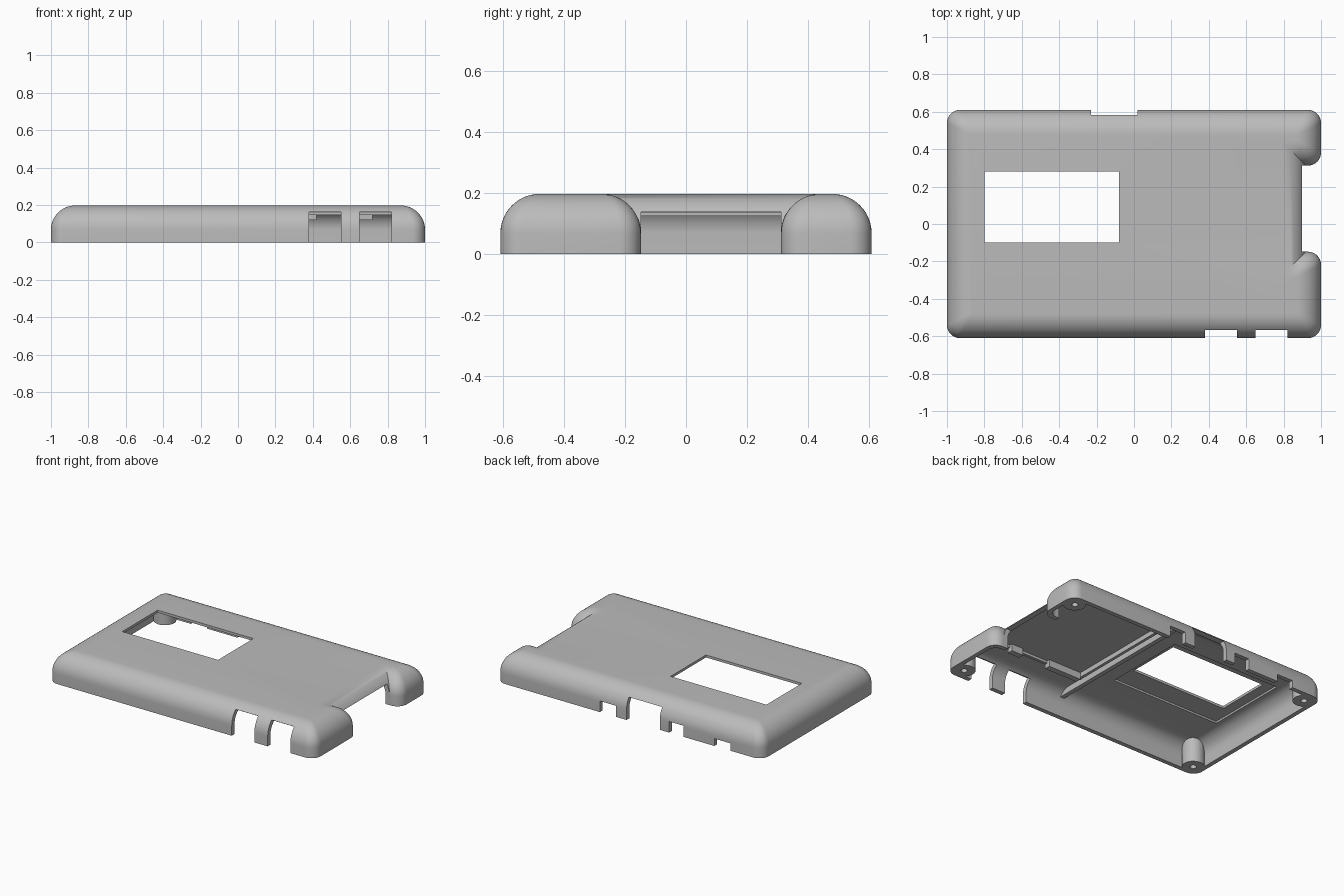
import bpy, bmesh, math
from math import cos, sin, pi
from mathutils import Matrix

if "Cube" in bpy.data.objects:
    bpy.data.objects.remove(bpy.data.objects["Cube"])

grey = bpy.data.materials.new("mid grey plastic")
grey.use_nodes = True
colour = (0.5, 0.5, 0.5, 1)
grey.diffuse_color = colour
grey.node_tree.nodes["Principled BSDF"].inputs["Base Color"].default_value = colour

HALF_X, HALF_Y = 1.0, 0.61
NOTCH_X, NOTCH_Y0, NOTCH_Y1 = 0.92, -0.148, 0.312
ROUND, SHOULDER, WALL = 0.13, 0.067, 0.03


def finish(name, bm):
    bmesh.ops.recalc_face_normals(bm, faces=bm.faces)
    mesh = bpy.data.meshes.new(name)
    bm.to_mesh(mesh)
    bm.free()
    ob = bpy.data.objects.new(name, mesh)
    bpy.context.collection.objects.link(ob)
    return ob


def box(x0, x1, y0, y1, z0, z1):
    bm = bmesh.new()
    place = Matrix.Translation(((x0 + x1) / 2, (y0 + y1) / 2, (z0 + z1) / 2))
    size = Matrix.Diagonal((x1 - x0, y1 - y0, z1 - z0, 1))
    bmesh.ops.create_cube(bm, size=1, matrix=place @ size)
    return finish("cutter_box", bm)


def cylinder(x, y, radius, z0, z1):
    bm = bmesh.new()
    bmesh.ops.create_cone(bm, cap_ends=True, segments=32, radius1=radius, radius2=radius,
                          depth=z1 - z0, matrix=Matrix.Translation((x, y, (z0 + z1) / 2)))
    return finish("cutter_cylinder", bm)


def subtract(target, cutter):
    mod = target.modifiers.new("cut", "BOOLEAN")
    mod.operation, mod.solver, mod.object = "DIFFERENCE", "EXACT", cutter
    bpy.context.view_layer.update()
    graph = bpy.context.evaluated_depsgraph_get()
    mesh = bpy.data.meshes.new_from_object(target.evaluated_get(graph))
    target.modifiers.clear()
    target.data = mesh
    bpy.data.objects.remove(cutter)


def outline(d):
    """Plan outline with the side notch, moved inward by d."""
    r = max(0.07 * (1 - d / 0.14), 0.004)
    x, y, n = HALF_X - d, HALF_Y - d, NOTCH_X - d
    low, high = NOTCH_Y0 - d, NOTCH_Y1 + d
    # each corner: position, start angle, rounded or sharp
    corners = [(-x, -y, pi, 1), (x, -y, -pi / 2, 1), (x, low, 0, 1), (n, low, 0, 0),
               (n, high, 0, 0), (x, high, -pi / 2, 1), (x, y, 0, 1), (-x, y, pi / 2, 1)]
    points = []
    for cx, cy, start, rounded in corners:
        if not rounded:
            points.append((cx, cy))
            continue
        mid = start + pi / 4
        ox = cx - math.copysign(r, cos(mid))
        oy = cy - math.copysign(r, sin(mid))
        for i in range(9):
            a = start + i * pi / 16
            points.append((ox + r * cos(a), oy + r * sin(a)))
    return points


def domed_solid(name, inset, bottom):
    """Stack of outlines that curves in to a flat top."""
    r = ROUND - inset
    levels = [(inset, bottom)]
    for i in range(13):
        a = i * pi / 24
        levels.append((inset + r * (1 - cos(a)), SHOULDER + r * sin(a)))
    bm = bmesh.new()
    rings = [[bm.verts.new((x, y, z)) for x, y in outline(d)] for d, z in levels]
    for lower, upper in zip(rings, rings[1:]):
        for i in range(len(lower)):
            j = (i + 1) % len(lower)
            bm.faces.new((lower[i], lower[j], upper[j], upper[i]))
    bm.faces.new(rings[0][::-1])
    bm.faces.new(rings[-1])
    return finish(name, bm)


shell = domed_solid("case_shell", 0, 0)
cavity = domed_solid("cavity", WALL, -0.05)

# Screw bosses and ribs are left standing inside the cavity
bosses = [(sx * 0.92, sy * 0.53) for sx in (-1, 1) for sy in (-1, 1)]
for x, y in bosses:
    subtract(cavity, cylinder(x, y, 0.07, -0.2, 0.3))
ribs = [(0.09, 0.12, -0.7, 0.7, 0.125),      # full cross rib
        (0.15, 0.17, -0.34, 0.43, 0.135),    # board frame, end
        (0.16, 0.86, -0.35, -0.33, 0.15),    # board frame, side
        (0.17, 0.42, -0.35, -0.31, 0.12),    # long clip
        (0.63, 0.72, -0.35, -0.31, 0.12)]    # short clip
for x0, x1, y0, y1, z in ribs:
    subtract(cavity, box(x0, x1, y0, y1, z, 0.3))
subtract(shell, cavity)

cuts = [(-0.8, -0.08, -0.1, 0.28, 0.1, 0.3),              # screen window
        (-0.87, -0.05, -0.25, 0.33, 0.15, 0.18),          # screen recess
        (0.82, 1.1, NOTCH_Y0, NOTCH_Y1, -0.1, 0.137),     # side notch opening
        (0.38, 0.55, -0.7, -0.54, -0.1, 0.163),           # front ports
        (0.65, 0.82, -0.7, -0.54, -0.1, 0.163),
        (0.1, 0.22, 0.54, 0.7, -0.1, 0.075),              # back ports
        (-0.23, 0.02, 0.54, 0.7, -0.1, 0.145),
        (-0.41, -0.3, 0.54, 0.7, -0.1, 0.075),
        (-0.76, -0.64, 0.54, 0.7, -0.1, 0.05)]
for cut in cuts:
    subtract(shell, box(*cut))
for x, y in bosses:
    subtract(shell, cylinder(x, y, 0.02, -0.1, 0.1))

# One plastic colour, smooth curves with crisp edges
shell.data.materials.clear()
shell.data.materials.append(grey)
for face in shell.data.polygons:
    face.material_index = 0
for ob in bpy.context.selected_objects:
    ob.select_set(False)
bpy.context.view_layer.objects.active = shell
shell.select_set(True)
bpy.ops.object.shade_smooth_by_angle(angle=math.radians(30))
